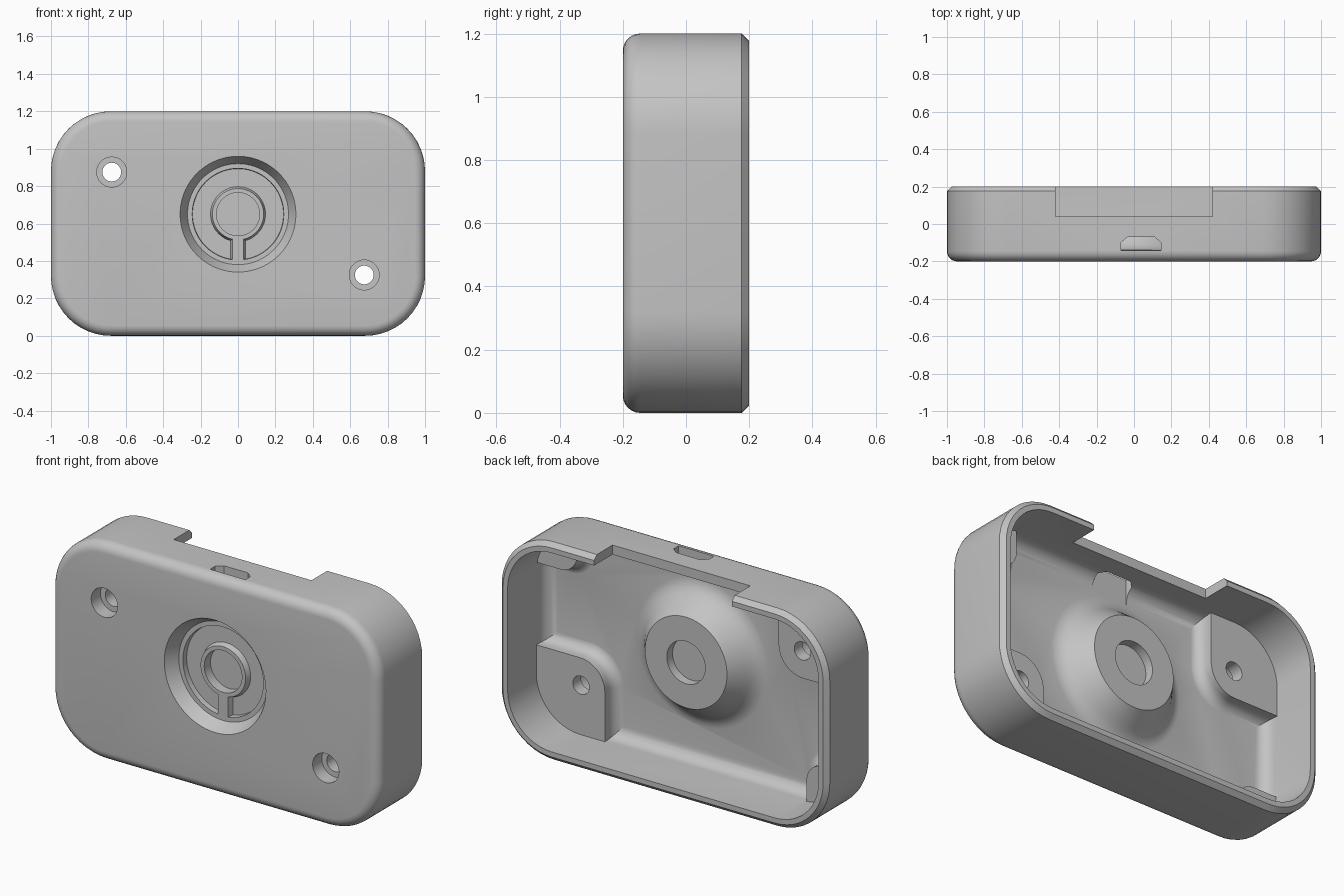
import bpy, bmesh, math

cube = bpy.data.objects.get("Cube")
if cube:
    bpy.data.objects.remove(cube, do_unlink=True)

H, WALL, FLOOR, POST = 1.2, 0.052, -0.14, -0.05
MID = H / 2 + 0.05          # height of the round recess centre


def loft(name, rings):
    """Closed solid through a list of equal point rings."""
    bm = bmesh.new()
    loops = [[bm.verts.new(p) for p in ring] for ring in rings]
    n = len(loops[0])
    for a, b in zip(loops, loops[1:]):
        for i in range(n):
            j = (i + 1) % n
            bm.faces.new((a[i], a[j], b[j], b[i]))
    bm.faces.new(loops[0])
    bm.faces.new(loops[-1])
    bmesh.ops.remove_doubles(bm, verts=bm.verts, dist=1e-5)
    bmesh.ops.recalc_face_normals(bm, faces=bm.faces)
    mesh = bpy.data.meshes.new(name)
    bm.to_mesh(mesh)
    bm.free()
    obj = bpy.data.objects.new(name, mesh)
    bpy.context.collection.objects.link(obj)
    return obj


def outline(cx, cz, hx, hz, r, y, seg=12):
    """Rounded rectangle in the xz plane."""
    pts = []
    for k, (sx, sz) in enumerate(((1, 1), (-1, 1), (-1, -1), (1, -1))):
        for i in range(seg + 1):
            t = math.pi / 2 * (k + i / seg)
            pts.append((cx + sx * (hx - r) + r * math.cos(t), y,
                        cz + sz * (hz - r) + r * math.sin(t)))
    return pts


def rounded(name, cx, cz, hx, hz, r, profile):
    """Rounded block whose outline grows along y as (y, growth) says."""
    return loft(name, [outline(cx, cz, hx + g, hz + g, r + g, y) for y, g in profile])


def turned(name, cx, cz, profile):
    """Round solid along y from (y, radius) pairs."""
    return loft(name, [outline(cx, cz, r, r, r, y, 18) for y, r in profile])


def box(name, x0, x1, y0, y1, z0, z1):
    return loft(name, [[(x0, y0, z), (x1, y0, z), (x1, y1, z), (x0, y1, z)] for z in (z0, z1)])


def cut(target, *tools):
    for tool in tools:
        mod = target.modifiers.new("cut", 'BOOLEAN')
        mod.operation, mod.solver, mod.object = 'DIFFERENCE', 'EXACT', tool
        bpy.context.view_layer.objects.active = target
        bpy.ops.object.modifier_apply(modifier=mod.name)
        bpy.data.objects.remove(tool, do_unlink=True)


def arc(y, radius, sign, steps=6):
    """Quarter fillet from a flat face at y up to a wall."""
    ts = [math.pi / 2 * i / steps for i in range(steps + 1)]
    return [(y + radius * (1 - math.cos(t)), sign * radius * (1 - math.sin(t))) for t in ts]


# Outer body: filleted front, chamfered back rim
case = rounded("case_shell", 0, H / 2, 1, H / 2, 0.32,
               arc(-0.2, 0.055, -1) + [(0.176, 0), (0.2, -0.024)])

# Cavity with filleted floor
cavity = rounded("cavity", 0, H / 2, 1 - WALL, H / 2 - WALL, 0.32 - WALL,
                 arc(FLOOR, 0.07, -1) + [(0.3, 0)])

# Corner blocks: two large screw posts and two small supports
flare = [(FLOOR - 0.05, 0.06)] + arc(FLOOR - 0.001, 0.06, 1) + [(POST, 0)]
for side in (1, -1):
    post_z = H / 2 - side * 0.4125
    tab_z = H / 2 + side * 0.515
    cut(cavity,
        rounded("screw_post", side * 0.815, post_z, 0.285, 0.2875, 0.15, flare),
        rounded("corner_support", side * 0.9, tab_z, 0.2, 0.185, 0.1, flare))

# Conical centre boss
cut(cavity, turned("centre_boss", 0, MID, [
    (-0.18, 0.41), (-0.141, 0.41), (-0.136, 0.38), (-0.122, 0.35),
    (-0.1, 0.327), (-0.075, 0.307), (0, 0.25)]))
cut(case, cavity)

# Front recess, then ring groove around a keyhole-shaped island
cut(case, turned("recess", 0, MID, [(-0.25, 0.338), (-0.13, 0.27)]))
groove = turned("ring_groove", 0, MID, [(-0.16, 0.247), (-0.1, 0.243)])
island = [(-0.2, -0.01), (-0.13, -0.01), (-0.1, 0), (-0.05, 0)]
cut(groove,
    turned("island", 0, MID, [(y, 0.147 + g) for y, g in island]),
    rounded("neck", 0, MID - 0.2, 0.04, 0.1, 0.015, island))
cut(case, groove)

# Blind holes on both sides of the centre
cut(case, turned("front_hole", 0, MID, [(-0.16, 0.115), (-0.075, 0.115)]),
    turned("back_hole", 0, MID, [(-0.05, 0.117), (0.05, 0.117)]))

# Counterbored screw holes
for side in (1, -1):
    cut(case, turned("screw_hole", side * 0.675, H / 2 - side * 0.275, [
        (-0.25, 0.08), (-0.12, 0.08), (-0.12, 0.05), (0, 0.05)]))

# Top wall notch and small cable slot
cut(case, box("notch", -0.42, 0.42, 0.04, 0.3, 1.08, 1.3))
slot = [(-0.07, -0.143), (0.145, -0.143), (0.145, -0.1),
        (0.11, -0.07), (-0.035, -0.07), (-0.07, -0.1)]
cut(case, loft("slot", [[(x, y, z) for x, y in slot] for z in (1.06, 1.3)]))

# Grey plastic
grey = bpy.data.materials.new("grey_plastic")
grey.use_nodes = True
colour = (0.55, 0.55, 0.55, 1)
grey.diffuse_color = colour
grey.node_tree.nodes["Principled BSDF"].inputs["Base Color"].default_value = colour
case.data.materials.clear()
case.data.materials.append(grey)

bpy.ops.object.select_all(action='DESELECT')
case.select_set(True)
bpy.context.view_layer.objects.active = case
bpy.ops.object.shade_smooth_by_angle(angle=math.radians(30))
